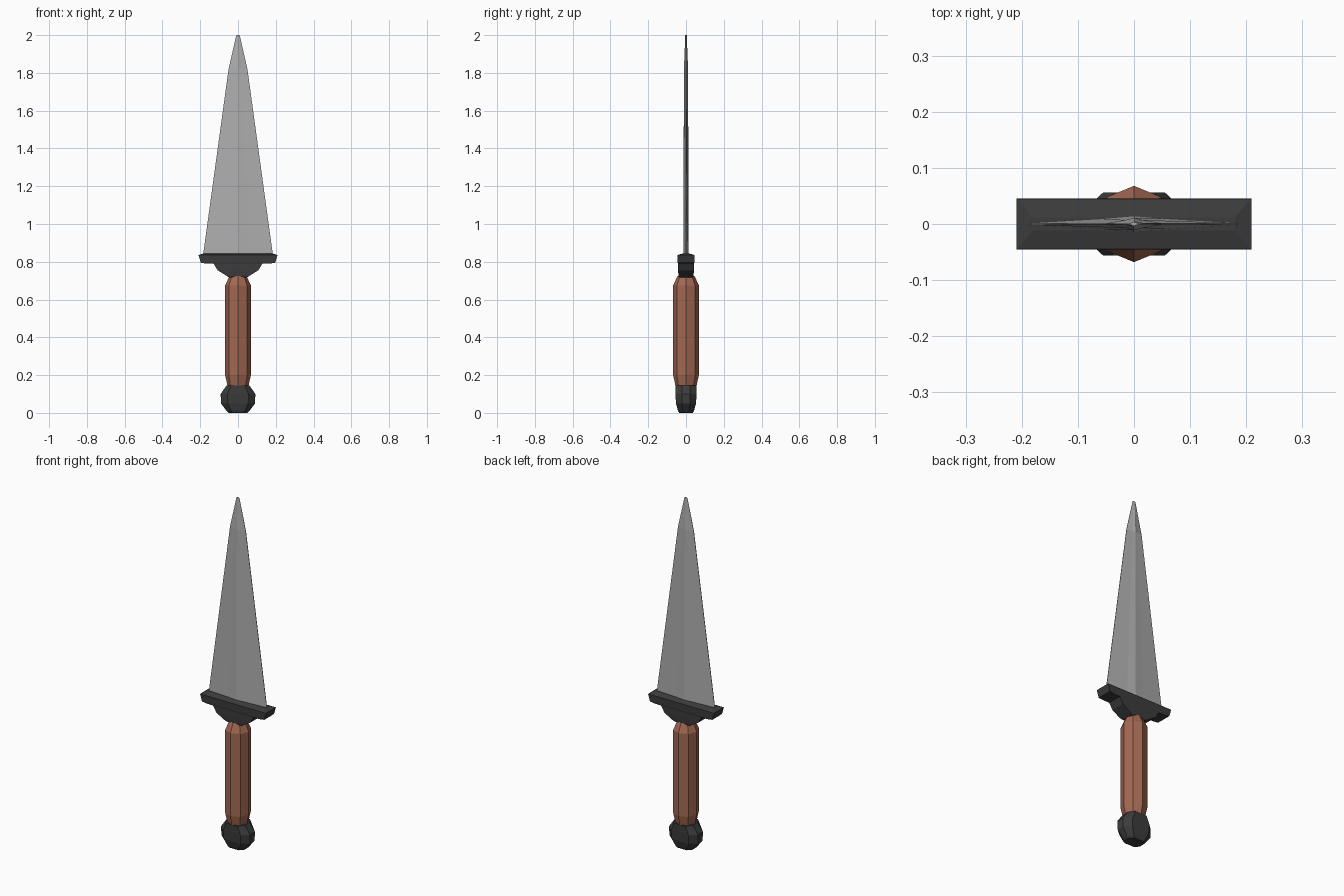
import bpy, bmesh, math

if "Cube" in bpy.data.objects:
    bpy.data.objects.remove(bpy.data.objects["Cube"])


def finish(name, bm, color=None):
    bmesh.ops.recalc_face_normals(bm, faces=bm.faces)
    mesh = bpy.data.meshes.new(name)
    bm.to_mesh(mesh)
    bm.free()
    obj = bpy.data.objects.new(name, mesh)
    bpy.context.collection.objects.link(obj)
    if color:
        mat = bpy.data.materials.new(name + "_colour")
        mat.diffuse_color = (*color, 1)
        mat.use_nodes = True
        mat.node_tree.nodes["Principled BSDF"].inputs["Base Color"].default_value = mat.diffuse_color
        mesh.materials.append(mat)
    return obj


def loft(name, section, levels, color=None):
    """Stack a unit cross-section; each level is (z, half width, half depth)."""
    bm = bmesh.new()
    rings = [[bm.verts.new((x * w, y * d, z)) for x, y in section] for z, w, d in levels]
    n = len(section)
    for a, b in zip(rings, rings[1:]):
        for i in range(n):
            j = (i + 1) % n
            bm.faces.new((a[i], a[j], b[j], b[i]))
    bm.faces.new(rings[0])
    bm.faces.new(rings[-1])
    return finish(name, bm, color)


def four_way(quarter):
    """Mirror a quarter section (from +x towards +y) into a closed ring."""
    half = quarter + [(-x, y) for x, y in reversed(quarter) if x > 0]
    return half + [(x, -y) for x, y in reversed(half) if y > 0]


DARK = (0.045, 0.045, 0.045)
WOOD = (0.37, 0.14, 0.085)

# Blade: thin ridged diamond section tapering to a blunt point
loft("blade", four_way([(1, 0.1), (0.3, 0.65), (0, 1)]),
     [(0.82, 0.187, 0.014), (1.82, 0.05, 0.011), (2.0, 0.009, 0.004)], (0.43, 0.43, 0.43))

# Guard: bar with a low hipped top, and a stepped collar underneath
box = four_way([(1, 1)])
loft("guard", box, [(0.79, 0.165, 0.042), (0.795, 0.197, 0.044),
                    (0.836, 0.209, 0.045), (0.845, 0.18, 0.012)], DARK)
loft("guard_collar", box, [(0.717, 0.045, 0.035), (0.725, 0.06, 0.04),
                           (0.755, 0.108, 0.042), (0.792, 0.13, 0.042)], DARK)

# Grip: eight-sided wooden handle
octagon = [(math.cos(i * math.pi / 4), math.sin(i * math.pi / 4)) for i in range(8)]
loft("grip", octagon, [(0.13, 0.053, 0.053), (0.2, 0.068, 0.068),
                       (0.675, 0.068, 0.068), (0.725, 0.045, 0.045)], WOOD)

# Pommel: flattened faceted knob
loft("pommel", four_way([(1, 0.4), (0.6, 1)]),
     [(0, 0.05, 0.036), (0.01, 0.06, 0.042), (0.05, 0.09, 0.053),
      (0.1, 0.092, 0.056), (0.146, 0.06, 0.056)], DARK)
